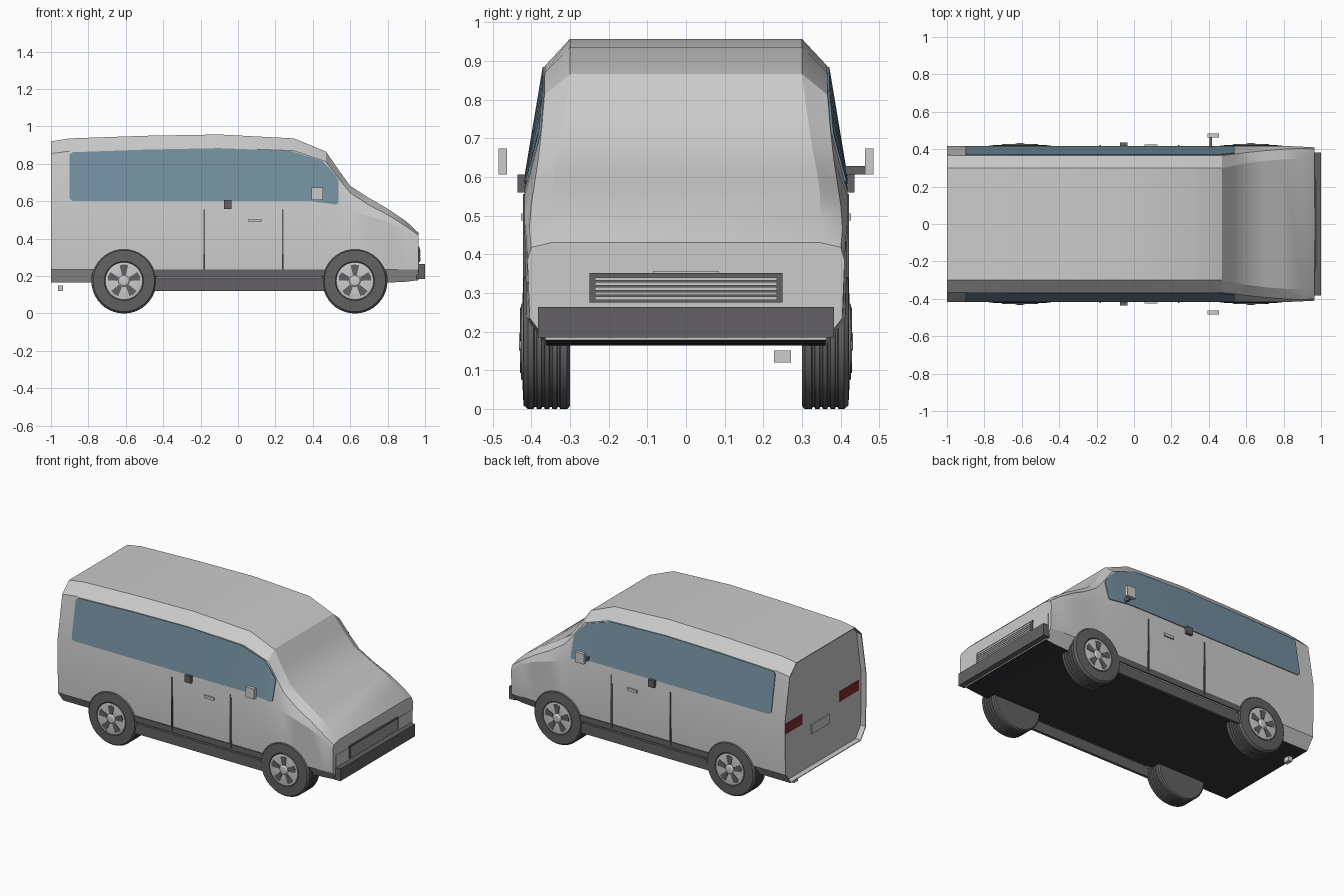
import bpy, bmesh, math
from mathutils import Vector

old = bpy.data.objects.get("Cube")
if old:
    bpy.data.objects.remove(old, do_unlink=True)


def material(name, rgb):
    m = bpy.data.materials.new(name)
    m.use_nodes = True
    col = (*rgb, 1.0)
    m.diffuse_color = col
    bsdf = m.node_tree.nodes["Principled BSDF"]
    bsdf.inputs["Base Color"].default_value = col
    bsdf.inputs["Roughness"].default_value = 0.6
    return m


PAINT = material("silver paint", (0.60, 0.60, 0.60))
GLASS = material("blue glass", (0.17, 0.27, 0.34))
DARK = material("dark plastic", (0.125, 0.12, 0.125))
BLACK = material("black underside", (0.035, 0.035, 0.04))
RED = material("red lamp", (0.22, 0.025, 0.03))


def finish(name, bm, mats, angle=None):
    bmesh.ops.recalc_face_normals(bm, faces=bm.faces[:])
    me = bpy.data.meshes.new(name)
    bm.to_mesh(me)
    bm.free()
    for m in mats:
        me.materials.append(m)
    ob = bpy.data.objects.new(name, me)
    bpy.context.scene.collection.objects.link(ob)
    if angle:
        bpy.ops.object.select_all(action='DESELECT')
        ob.select_set(True)
        bpy.context.view_layer.objects.active = ob
        bpy.ops.object.shade_smooth_by_angle(angle=math.radians(angle))
    return ob


def add_box(bm, x, y, z):
    """Add a box given (min, max) on each axis."""
    geo = bmesh.ops.create_cube(bm, size=1)
    for v in geo["verts"]:
        v.co = Vector([(a + b) / 2 + c * (b - a) for (a, b), c in zip((x, y, z), v.co)])


def box(name, x, y, z, mat, both=False):
    bm = bmesh.new()
    add_box(bm, x, y, z)
    if both:
        add_box(bm, x, (-y[1], -y[0]), z)
    return finish(name, bm, [mat])


# Body sections: x, bottom z, belt z, shoulder y, shoulder z, roof edge y, roof z
SECTIONS = [
    (-1.00, .165, .570, .368, .855, .300, .920),
    (-0.90, .165, .570, .366, .868, .300, .936),
    (-0.50, .165, .570, .365, .882, .300, .950),
    (-0.10, .165, .570, .365, .887, .300, .957),
    (0.30, .165, .570, .365, .870, .300, .936),
    (0.47, .165, .565, .366, .812, .300, .866),
    (0.535, .165, .560, .373, .725, .312, .772),
    (0.60, .165, .550, .382, .645, .325, .682),
    (0.70, .165, .520, .392, .580, .338, .618),
    (0.80, .165, .490, .400, .528, .346, .560),
    (0.90, .170, .440, .405, .465, .348, .492),
    (0.965, .178, .385, .400, .418, .345, .431),
]


def section(x):
    """Half profile (y, z) of the body at x, interpolated."""
    for a, b in zip(SECTIONS, SECTIONS[1:]):
        if x <= b[0]:
            t = (x - a[0]) / (b[0] - a[0])
            s = [p + (q - p) * t for p, q in zip(a, b)]
            break
    nose = max(0.0, (x - 0.8) / 0.165) * 0.008
    return [(.36, s[1]), (.412 - nose, .235), (.418 - nose, s[2]), (s[3], s[4]), (s[5], s[6])]


def ring(bm, x, inset=0.0):
    half = section(x)
    pts = half + [(-y, z) for y, z in reversed(half)]
    k = 1 - inset
    return [bm.verts.new((x, y * k, .55 + (z - .55) * k)) for y, z in pts]


# Body shell, with a recessed tail panel and a dark floor
bm = bmesh.new()
rings = [ring(bm, -0.965, .012), ring(bm, -1.0, .012)] + [ring(bm, s[0]) for s in SECTIONS]
for a, b in zip(rings, rings[1:]):
    for i in range(10):
        j = (i + 1) % 10
        bm.faces.new((a[i], a[j], b[j], b[i]))
bm.faces.new(rings[0])
bm.faces.new(rings[-1])
bmesh.ops.recalc_face_normals(bm, faces=bm.faces[:])
for f in bm.faces:
    if f.normal.z < -0.9 and f.calc_center_median().z < .2:
        f.material_index = 1
finish("body", bm, [PAINT, BLACK], 24)


# Side windows: columns of x, lower z, upper z laid on the body side
WINDOW = [(-.90, .615, .850), (-.885, .602, .862), (-.5, .602, .876), (-.1, .602, .884),
          (.28, .602, .869), (.38, .602, .838), (.45, .592, .815), (.49, .587, .775),
          (.525, .582, .730), (.536, .590, .712)]


def side_y(x, z):
    p = section(x)
    (y0, z0), (y1, z1) = p[2], p[3]
    return y0 + (y1 - y0) * (z - z0) / (z1 - z0)


for side, label in ((1, "left"), (-1, "right")):
    bm = bmesh.new()
    cols = []
    for x, lo, hi in WINDOW:
        cols.append([bm.verts.new((x, side * (side_y(x, z) + off), z))
                     for z, off in ((lo, -.003), (lo, .005), (hi, .005), (hi, -.003))])
    for a, b in zip(cols, cols[1:]):
        for i in range(4):
            j = (i + 1) % 4
            bm.faces.new((a[i], a[j], b[j], b[i]))
    bm.faces.new(cols[0])
    bm.faces.new(cols[-1])
    finish(label + "_side_window", bm, [GLASS], 30)


# Wheels: grooved tyre turned around the axle, alloy disc with five dark openings
def lathe(bm, profile, cx, cz, side, n=40):
    loops = []
    for k in range(n):
        a = 2 * math.pi * k / n
        loops.append([bm.verts.new((cx + r * math.cos(a), side * y, cz + r * math.sin(a)))
                      for r, y in profile])
    for k in range(n):
        a, b = loops[k], loops[(k + 1) % n]
        for i in range(len(profile) - 1):
            bm.faces.new((a[i], a[i + 1], b[i + 1], b[i]))
    bm.faces.new([l[0] for l in loops])
    bm.faces.new([l[-1] for l in loops])


def plate(bm, pts, cx, cz, y0, y1):
    lo, hi = [[bm.verts.new((cx + u, y, cz + w)) for u, w in pts] for y in (y0, y1)]
    bm.faces.new(lo)
    bm.faces.new(hi)
    for i in range(len(pts)):
        j = (i + 1) % len(pts)
        bm.faces.new((lo[i], lo[j], hi[j], hi[i]))


R = 0.174
TYRE = [(.10, .300), (.166, .300), (R, .307)]
for g in (.325, .345, .365, .385):
    TYRE += [(R, g), (R - .005, g + .002), (R - .005, g + .007), (R, g + .009)]
TYRE += [(R, .408), (.164, .420), (.105, .423), (.10, .419)]

for cx, end in ((-.61, "rear"), (.625, "front")):
    for side, label in ((1, "left"), (-1, "right")):
        name = end + "_" + label
        bm = bmesh.new()
        lathe(bm, TYRE, cx, R, side)
        finish(name + "_tyre", bm, [DARK], 35)
        bm = bmesh.new()
        lathe(bm, [(.099, .412), (.099, .425), (.092, .427), (.03, .424), (.022, .431), (.015, .432)],
              cx, R, side)
        finish(name + "_rim", bm, [PAINT], 30)
        bm = bmesh.new()
        for k in range(5):
            c = math.pi / 2 + 2 * math.pi * k / 5
            shape = [(.034, -.30), (.086, -.27), (.089, 0), (.086, .27), (.034, .30)]
            pts = [(r * math.cos(c + d), r * math.sin(c + d)) for r, d in shape]
            plate(bm, pts, cx, R, side * .420, side * .4285)
        finish(name + "_rim_openings", bm, [DARK])

# Side trim: running boards, door seams, handles, fuel and latch blocks
box("running_boards", (-.50, .52), (.397, .414), (.12, .186), DARK, True)
box("upper_sill_trim", (-.46, .48), (.408, .416), (.197, .234), DARK, True)
for x, label in ((-.18, "rear"), (.24, "front")):
    box(label + "_door_seams", (x - .004, x + .004), (.405, .4215), (.212, .556), DARK, True)
box("door_handles", (.055, .125), (.412, .426), (.488, .506), PAINT, True)
box("latch_blocks", (-.076, -.034), (.405, .436), (.56, .606), DARK, True)

# Mirrors, with a bracket on the left
box("mirrors", (.392, .455), (.463, .485), (.607, .674), PAINT, True)
box("mirror_bracket", (.403, .417), (.405, .465), (.607, .628), DARK)

# Nose: bumper, lamp panel and slatted grille
box("front_bumper", (.955, 1.0), (-.382, .382), (.185, .264), DARK)
box("lamp_panel", (.955, .968), (-.382, .382), (.264, .342), PAINT)
box("nose_badge_strip", (.955, .969), (-.085, .085), (.342, .357), PAINT)
box("grille_frame", (.955, .973), (-.25, .25), (.275, .352), DARK)
bm = bmesh.new()
for i in range(5):
    z = .282 + i * .0125
    add_box(bm, (.965, .977), (-.235, .235), (z, z + .0085))
finish("grille_slats", bm, [PAINT])

# Tail: lamps, plate holder and exhaust
box("tail_lamps", (-.968, -.958), (.19, .385), (.472, .538), RED, True)
box("plate_holder", (-.972, -.960), (-.08, .10), (.375, .435), PAINT)
box("exhaust", (-.962, -.935), (.227, .271), (.12, .151), PAINT)
